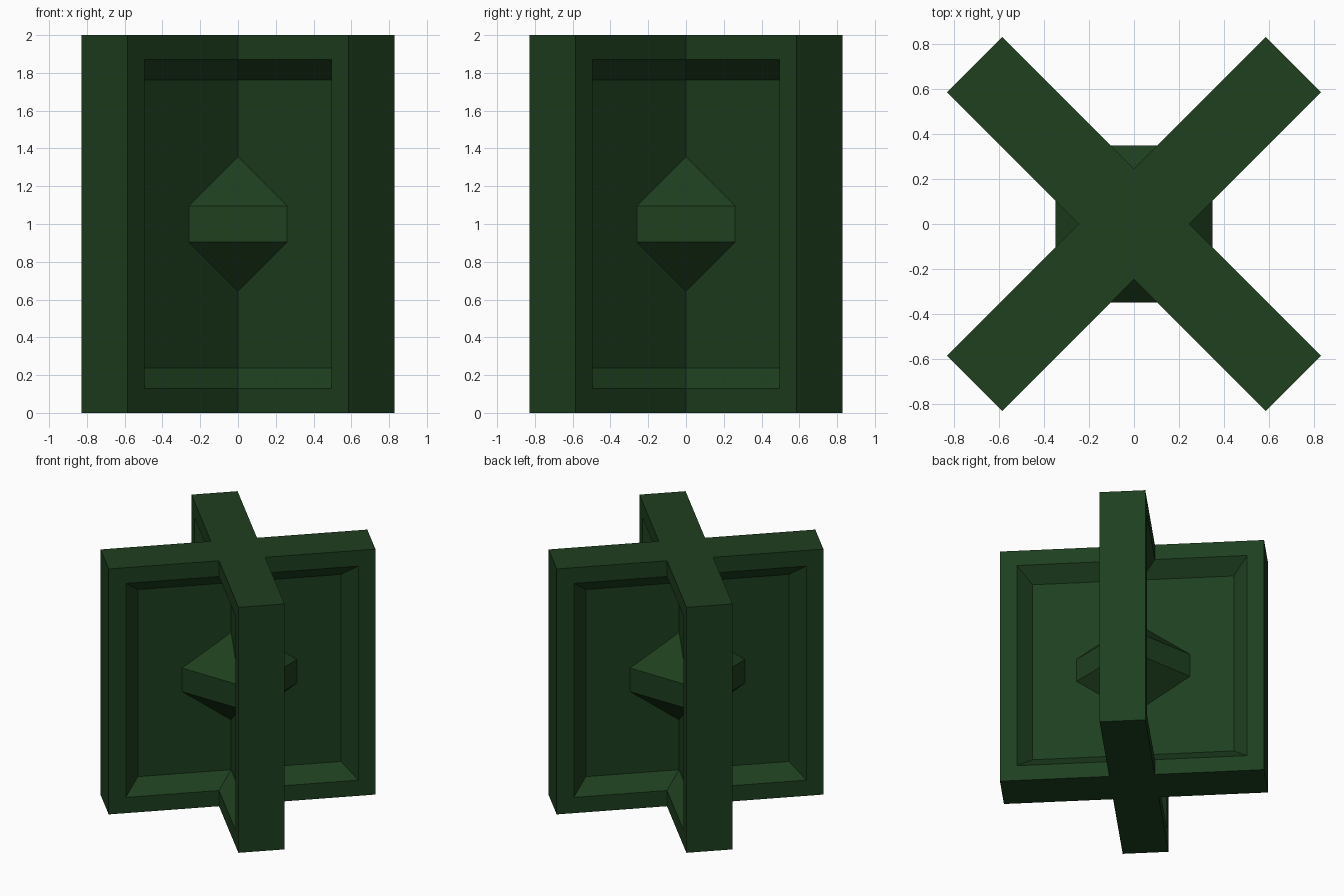
import bpy
import bmesh
from math import radians
from mathutils import Matrix

cube = bpy.data.objects.get("Cube")
if cube:
    bpy.data.objects.remove(cube, do_unlink=True)

# Single dark green colour
green = bpy.data.materials.new("dark_green")
green.use_nodes = True
colour = (0.013, 0.05, 0.0135, 1)
green.diffuse_color = colour
green.node_tree.nodes["Principled BSDF"].inputs["Base Color"].default_value = colour

HALF = 0.173      # half thickness of a panel
CORE = 0.349      # half width of the central core
BAND = 0.096      # half height of the core's upright band


def add_object(name, bm):
    mesh = bpy.data.meshes.new(name)
    bm.to_mesh(mesh)
    bm.free()
    mesh.materials.append(green)
    obj = bpy.data.objects.new(name, mesh)
    bpy.context.collection.objects.link(obj)
    return obj


def panel(name, angle):
    """Upright square slab with a bevelled recess on both broad sides."""
    bm = bmesh.new()
    bmesh.ops.create_cube(bm, size=2, matrix=Matrix.Diagonal((1, HALF, 1, 1)))
    bm.normal_update()
    sides = [f for f in bm.faces if abs(f.normal.y) > 0.9]
    for thickness, depth in ((0.128, 0), (0.11, -0.11)):
        bmesh.ops.inset_individual(bm, faces=sides, thickness=thickness,
                                   depth=depth, use_even_offset=True)
        bm.normal_update()
    place = Matrix.Translation((0, 0, 1)) @ Matrix.Rotation(radians(angle), 4, "Z")
    bmesh.ops.transform(bm, matrix=place, verts=bm.verts)
    return add_object(name, bm)


# Two recessed panels joined into a cross
cross = panel("crossed_panels", 45)
other = panel("second_panel", -45)
union = cross.modifiers.new("join_panels", "BOOLEAN")
union.operation = "UNION"
union.solver = "EXACT"
union.object = other
bpy.context.view_layer.objects.active = cross
cross.select_set(True)
bpy.ops.object.modifier_apply(modifier=union.name)
bpy.data.objects.remove(other, do_unlink=True)

# Square core with a pyramid above and below its upright band
bm = bmesh.new()
bmesh.ops.create_cube(bm, size=2, matrix=Matrix.Diagonal((CORE, CORE, BAND, 1)))
bm.normal_update()
caps = [f for f in bm.faces if abs(f.normal.z) > 0.9]
for cap in bmesh.ops.poke(bm, faces=caps)["verts"]:
    cap.co.z += CORE if cap.co.z > 0 else -CORE
bmesh.ops.translate(bm, vec=(0, 0, 1), verts=bm.verts)
bm.normal_update()
add_object("central_core", bm)
